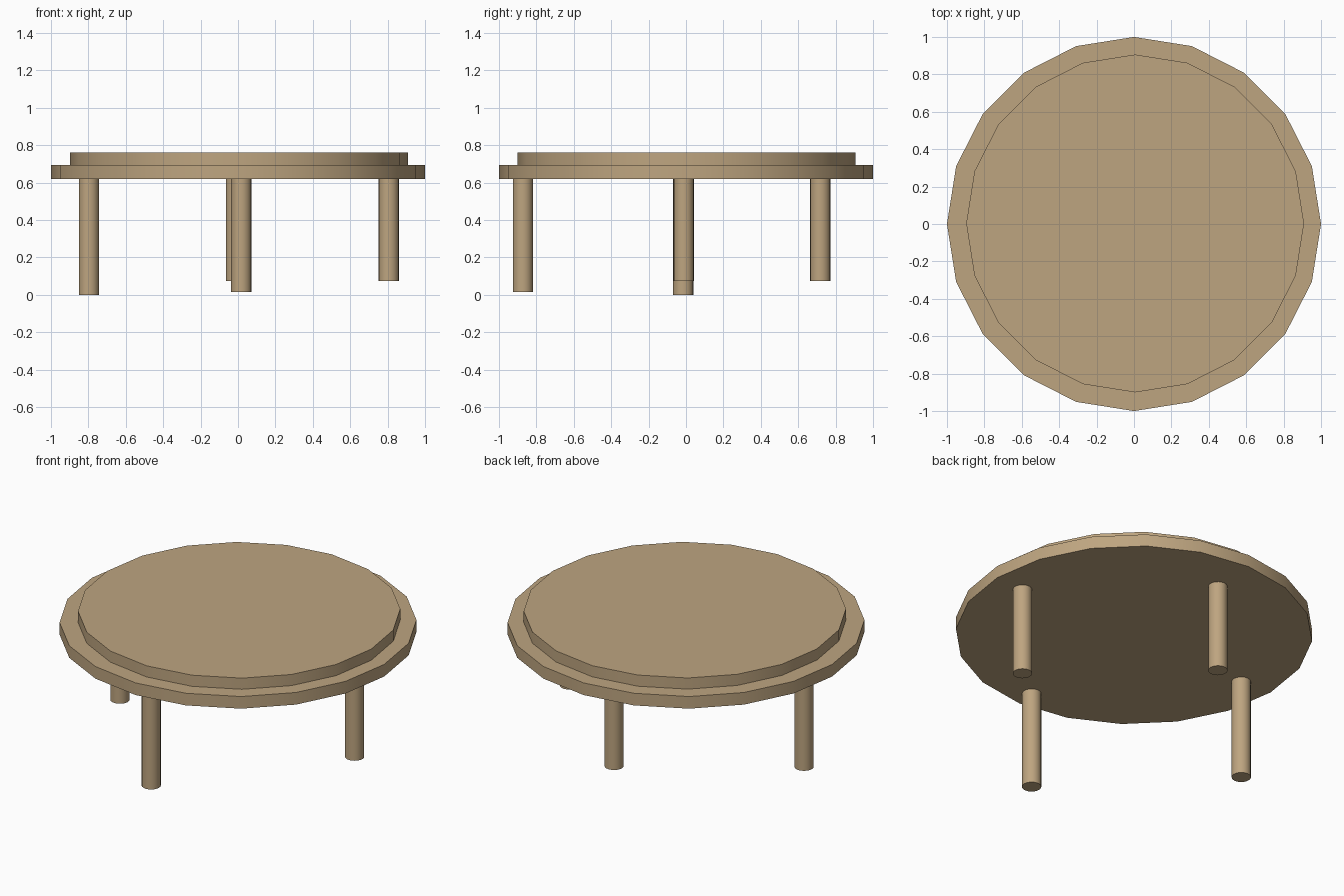
import bpy
import math

if "Cube" in bpy.data.objects:
    bpy.data.objects.remove(bpy.data.objects["Cube"])

wood = bpy.data.materials.new("tan wood")
wood.diffuse_color = (0.515, 0.376, 0.216, 1.0)
wood.use_nodes = True
wood.node_tree.nodes["Principled BSDF"].inputs["Base Color"].default_value = wood.diffuse_color


def cylinder(name, x, y, radius, z0, z1, sides=20):
    """Upright capped cylinder with a corner on the x axis."""
    bpy.ops.mesh.primitive_cylinder_add(
        vertices=sides, radius=radius, depth=z1 - z0,
        location=(x, y, (z0 + z1) / 2))
    ob = bpy.context.object
    ob.name = name
    ob.data.materials.append(wood)
    bpy.ops.object.shade_smooth_by_angle(angle=math.radians(30))
    return ob


# stepped round top
cylinder("lower_top", 0, 0, 1.0, 0.618, 0.693)
cylinder("upper_top", 0.006, 0.003, 0.903, 0.693, 0.762)

# four legs of slightly different lengths: x, y, foot height
legs = {
    "left_leg": (-0.797, -0.015, 0.0),
    "right_leg": (0.806, -0.012, 0.075),
    "front_leg": (0.017, -0.872, 0.015),
    "back_leg": (-0.011, 0.718, 0.075),
}
for name, (x, y, foot) in legs.items():
    cylinder(name, x, y, 0.054, foot, 0.62)
